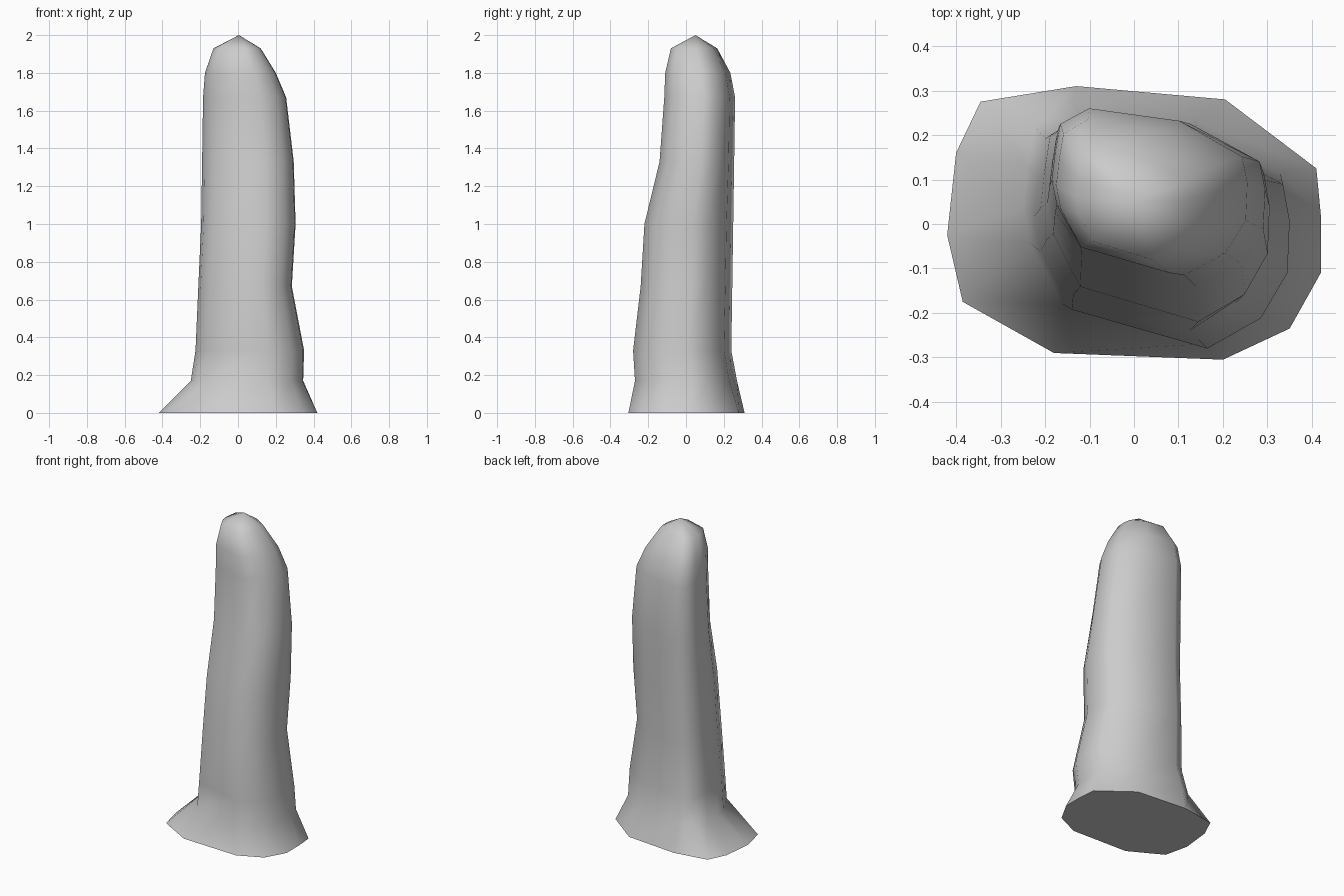
import bpy, bmesh, math

cube = bpy.data.objects.get("Cube")
if cube:
    bpy.data.objects.remove(cube, do_unlink=True)

# One flat stone colour
stone = bpy.data.materials.new("light_grey_stone")
stone.use_nodes = True
colour = (0.6, 0.6, 0.6, 1)
stone.diffuse_color = colour
stone.node_tree.nodes["Principled BSDF"].inputs["Base Color"].default_value = colour

# Footprint of the flared base, and cross-section of the shaft
foot = [(.41, .125), (.205, .28), (-.13, .31), (-.345, .275), (-.40, .16), (-.42, -.025),
        (-.385, -.175), (-.18, -.29), (.2, -.305), (.35, -.235), (.42, -.11), (.42, .02)]
shaft = [(.335, .105), (.15, .22), (-.115, .26), (-.2, .21), (-.215, .12), (-.225, .03),
         (-.21, -.05), (-.14, -.185), (.165, -.275), (.285, -.205), (.345, -.1), (.35, .02)]

# Shaft levels: height, then x and y limits
levels = [(.17, -.25, .345, -.27, .27), (.33, -.225, .35, -.28, .24),
          (.67, -.21, .285, -.24, .245), (1, -.195, .305, -.22, .25),
          (1.33, -.19, .295, -.14, .255), (1.67, -.185, .255, -.115, .26),
          (1.8, -.175, .2, -.11, .235), (1.93, -.13, .12, -.08, .165)]


def fit(values, low, high):
    a, b = min(values), max(values)
    return [low + (v - a) / (b - a) * (high - low) for v in values]


bm = bmesh.new()
rings = [[bm.verts.new((x, y, 0)) for x, y in foot]]
xs, ys = zip(*shaft)
for z, x0, x1, y0, y1 in levels:
    rings.append([bm.verts.new((x, y, z)) for x, y in zip(fit(xs, x0, x1), fit(ys, y0, y1))])

# Sides, rounded tip and flat underside
n = len(foot)
tip = bm.verts.new((.005, .05, 2))
for i in range(n):
    j = (i + 1) % n
    for low, high in zip(rings, rings[1:]):
        bm.faces.new((low[i], low[j], high[j], high[i]))
    bm.faces.new((rings[-1][i], rings[-1][j], tip))
for face in bm.faces:
    face.smooth = True
underside = bm.faces.new(rings[0])
for edge in underside.edges:
    edge.smooth = False
bmesh.ops.recalc_face_normals(bm, faces=bm.faces[:])

mesh = bpy.data.meshes.new("stone_pillar")
bm.to_mesh(mesh)
bm.free()
mesh.materials.append(stone)
pillar = bpy.data.objects.new("stone_pillar", mesh)
bpy.context.collection.objects.link(pillar)
